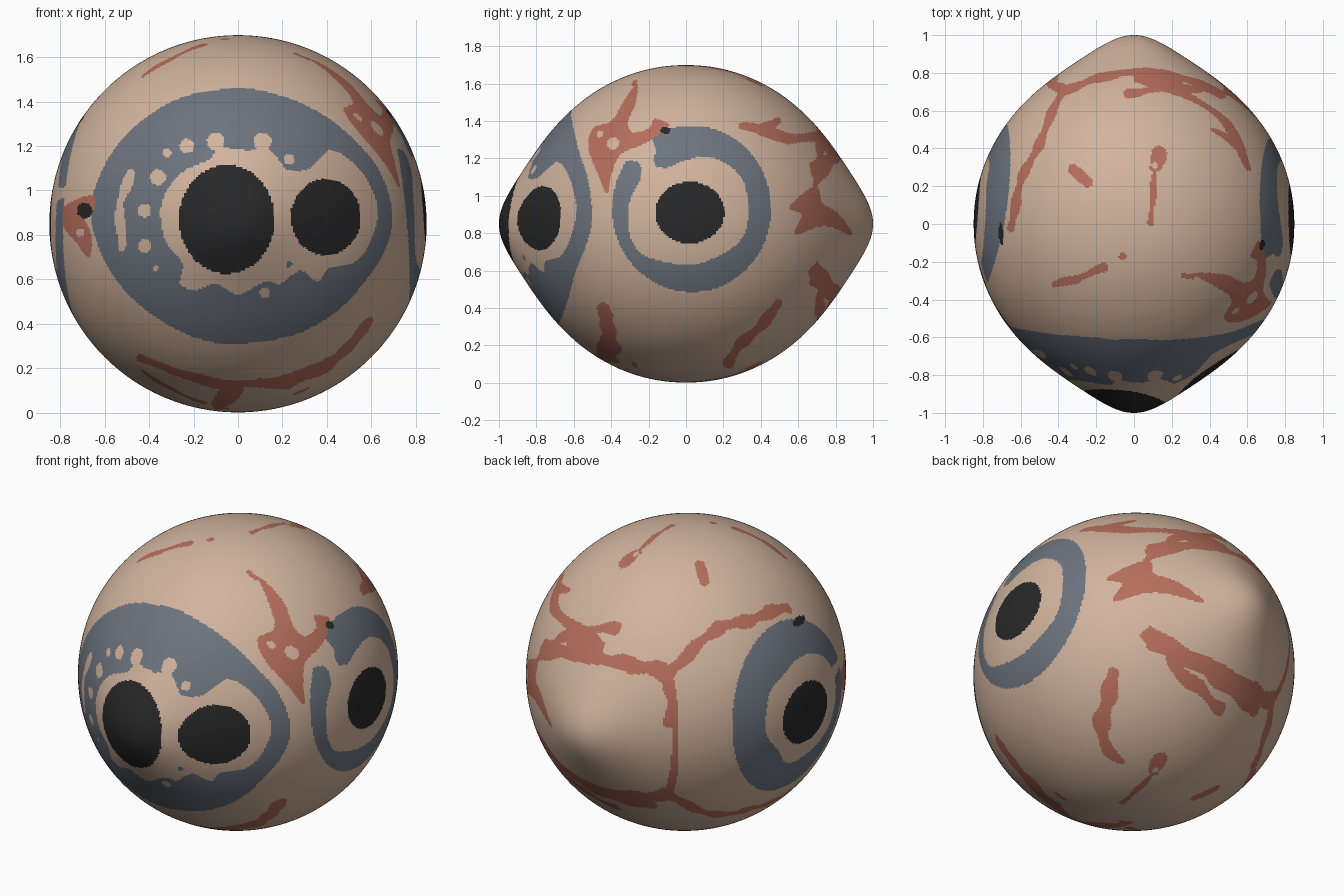
import bpy, bmesh, math
from mathutils import Vector

cube = bpy.data.objects.get("Cube")
if cube:
    bpy.data.objects.remove(cube, do_unlink=True)

CENTRE_HEIGHT = 0.85
GRID_CUTS = 139
COLOURS = {
    "skin_beige": (0.64, 0.455, 0.34),
    "iris_grey": (0.15, 0.175, 0.21),
    "vein_red": (0.46, 0.155, 0.105),
    "pupil_black": (0.021, 0.021, 0.021),
}
SKIN, GREY, RED, BLACK = range(len(COLOURS))

# Each side of the body: horizontal axis, vertical axis, depth axis, depth sign
SIDES = {
    "front": (0, 2, 1, -1),
    "back": (0, 2, 1, 1),
    "left": (1, 2, 0, 1),
    "right": (1, 2, 0, -1),
    "top": (0, 1, 2, 1),
    "bottom": (0, 1, 2, -1),
}
patches = {side: [] for side in SIDES}


def add_patch(side, colour, inside, points, margin):
    """Store a painted patch with its bounding box; later patches win."""
    us, vs = [p[0] for p in points], [p[1] for p in points]
    box = (min(us) - margin, max(us) + margin, min(vs) - margin, max(vs) + margin)
    patches[side].append((box, inside, colour))


def ellipse(side, colour, u, v, a, b=None):
    b = b or a

    def inside(x, y):
        return ((x - u) / a) ** 2 + ((y - v) / b) ** 2 < 1
    add_patch(side, colour, inside, [(u, v)], max(a, b))


def outline(side, colour, *points):
    """Closed smooth outline through the points."""
    count, steps, loop = len(points), 4, []
    pts = [Vector(p) for p in points]
    for i in range(count):
        before, start, end, after = (pts[(i + k) % count] for k in (-1, 0, 1, 2))
        for step in range(steps):
            t = step / steps
            loop.append(start + 0.5 * t * (end - before + t * (
                2 * before - 5 * start + 4 * end - after
                + t * (3 * (start - end) + after - before))))
    edges = [(*loop[i - 1], *loop[i]) for i in range(len(loop))]

    def inside(x, y):
        hit = False
        for ax, ay, bx, by in edges:
            if (ay > y) != (by > y) and x < (bx - ax) * (y - ay) / (by - ay) + ax:
                hit = not hit
        return hit
    add_patch(side, colour, inside, loop, 0)


def stroke(side, colour, width, *points):
    """Branch with rounded joints; its width wavers slightly along the way."""
    def inside(x, y):
        for (ax, ay), (bx, by) in zip(points, points[1:]):
            dx, dy = bx - ax, by - ay
            t = ((x - ax) * dx + (y - ay) * dy) / (dx * dx + dy * dy)
            t = min(max(t, 0), 1)
            reach = width * (1 + 0.25 * math.sin(x * 23 + y * 31))
            if math.hypot(x - ax - t * dx, y - ay - t * dy) < reach:
                return True
        return False
    add_patch(side, colour, inside, points, 1.3 * width)


# Front iris with its pale inner field
outline("front", GREY, (0, 1.46), (.18, 1.43), (.35, 1.36), (.5, 1.25), (.63, 1.1),
        (.69, .93), (.68, .78), (.6, .63), (.45, .46), (.25, .35), (0, .31),
        (-.2, .34), (-.4, .45), (-.55, .6), (-.64, .78), (-.66, .95),
        (-.58, 1.15), (-.45, 1.3), (-.25, 1.42))
outline("front", SKIN, (-.35, .89), (-.32, 1), (-.24, 1.09), (-.13, 1.14), (-.08, 1.19),
        (.05, 1.18), (.13, 1.19), (.19, 1.13), (.23, 1.09), (.32, 1.1), (.41, 1.18),
        (.5, 1.14), (.58, 1.05), (.63, .91), (.6, .78), (.53, .68), (.41, .65),
        (.36, .59), (.28, .64), (.19, .58), (.12, .59), (0, .53), (-.1, .58),
        (-.19, .55), (-.26, .58), (-.25, .67), (-.32, .76))
for u, v, size in ((-.1, 1.22, .04), (.11, 1.22, .04), (.23, 1.14, .025),
                   (-.23, 1.2, .033), (-.32, 1.17, .02), (-.36, 1.06, .035),
                   (-.42, .91, .03), (-.42, .75, .03), (-.37, .65, .012),
                   (.12, .54, .023)):
    ellipse("front", SKIN, u, v, size)
stroke("front", SKIN, .02, (-.48, 1.08), (-.53, .95), (-.53, .85), (-.52, .74))
ellipse("front", GREY, .23, .67, .015)
ellipse("front", BLACK, -.05, .87, .215, .245)
ellipse("front", BLACK, .395, .88, .157, .172)

# Left iris, broken open at its upper front
ellipse("left", GREY, .03, .93, .425, .445)
outline("left", SKIN, (-.31, .9), (-.29, .76), (-.2, .67), (.02, .63), (.18, .68),
        (.29, .76), (.33, .86), (.33, .98), (.3, 1.09), (.22, 1.17), (.1, 1.21),
        (-.03, 1.18), (-.1, 1.15), (-.17, 1.17), (-.17, 1.28), (-.3, 1.42),
        (-.38, 1.21), (-.26, 1.18), (-.24, 1.1), (-.29, 1))
ellipse("left", BLACK, .02, .91, .185, .165)

# Right iris, with a narrow break at its front edge
ellipse("right", GREY, .1, .88, .43, .48)
outline("right", SKIN, (-.23, .86), (-.16, .68), (0, .6), (.18, .59), (.27, .7),
        (.36, .84), (.32, 1.04), (.2, 1.12), (.06, 1.17), (-.1, 1.13), (-.2, 1.02))
stroke("right", SKIN, .03, (-.2, .97), (-.36, 1))
ellipse("right", BLACK, .07, .86, .185, .175)

# Veins on the left side
outline("left", RED, (-.26, 1.6), (-.27, 1.49), (-.31, 1.4), (-.29, 1.34), (-.2, 1.36),
        (-.17, 1.41), (-.1, 1.39), (-.1, 1.36), (-.22, 1.28), (-.35, 1.22),
        (-.4, 1.11), (-.42, 1.01), (-.47, 1.11), (-.52, 1.25), (-.5, 1.36),
        (-.4, 1.4), (-.33, 1.51))
ellipse("left", SKIN, -.39, 1.28, .033)
ellipse("left", SKIN, -.46, 1.33, .017)
stroke("left", RED, .025, (.3, 1.37), (.4, 1.35), (.49, 1.4))
stroke("left", RED, .028, (.4, 1.35), (.55, 1.31), (.7, 1.31), (.78, 1.23))
stroke("left", RED, .018, (.74, 1.28), (.7, 1.15), (.69, 1.03))
outline("left", RED, (.7, 1.05), (.73, .96), (.81, .91), (.89, .79), (.74, .84),
        (.58, .79), (.62, .9), (.55, .93), (.61, 1))
stroke("left", RED, .03, (-.44, .4), (-.42, .28), (-.45, .14))
stroke("left", RED, .027, (.49, .42), (.4, .3), (.28, .2), (.23, .11))

# Veins over the top
stroke("top", RED, .022, (-.65, -.02), (-.6, .24), (-.5, .42), (-.44, .58), (-.38, .7),
       (-.23, .76), (-.07, .8), (.17, .8), (.35, .74), (.46, .68))
stroke("top", RED, .022, (-.03, .69), (.14, .72), (.35, .71))
stroke("top", RED, .02, (-.38, .7), (-.45, .74))
stroke("top", RED, .025, (-.32, .29), (-.25, .22))
stroke("top", RED, .035, (.14, .38), (.11, .3))
stroke("top", RED, .016, (.11, .3), (.1, .15), (.09, .01))
ellipse("top", SKIN, .11, .31, .018)
stroke("top", RED, .02, (-.42, -.32), (-.3, -.29), (-.16, -.23))
ellipse("top", RED, -.06, -.17, .02)
stroke("top", RED, .016, (.26, -.27), (.31, -.28))

# Veins on the back, front and underside
stroke("back", RED, .022, (-.38, 1.18), (-.42, 1.08), (-.43, .95))
stroke("back", RED, .035, (.48, .6), (.28, .5), (0, .42), (-.26, .4))
stroke("front", RED, .02, (-.44, .25), (-.28, .18), (-.1, .13), (.23, .13),
       (.41, .21), (.57, .37))
stroke("front", RED, .035, (0, .12), (-.09, .04))
outline("front", RED, (-.79, .92), (-.66, .98), (-.65, .91), (-.7, .9), (-.66, .8),
        (-.67, .7), (-.74, .78), (-.78, .83))
ellipse("front", SKIN, -.71, .81, .02)
stroke("bottom", RED, .045, (-.5, .42), (-.42, .26))
stroke("bottom", RED, .02, (-.2, .15), (-.12, 0))
for u, v in ((-.2, .29), (-.26, .35), (.1, .02)):
    ellipse("bottom", RED, u, v, .02)

# Small dark flecks beside the irises
ellipse("left", BLACK, -.11, 1.35, .028, .018)
ellipse("right", BLACK, -.05, 1.32, .06, .018)
ellipse("front", BLACK, -.69, .91, .035)


def body_point(co):
    """Grid point on a cube to a ball drawn out to a tip at front and back."""
    direction = Vector([math.tan(c * math.pi / 4) for c in co]).normalized()
    angle = math.atan2(math.hypot(direction.x, direction.z), abs(direction.y))
    return direction * (0.843 + 0.157 / (1 + (angle / 0.3) ** 2))


def face_colour(centre):
    colour = SKIN
    for side, (across, upward, depth, sign) in SIDES.items():
        if centre[depth] * sign <= 0:
            continue
        u, v = centre[across], centre[upward]
        for (low_u, high_u, low_v, high_v), inside, paint in patches[side]:
            if low_u < u < high_u and low_v < v < high_v and inside(u, v):
                colour = paint
    return colour


# Body
bm = bmesh.new()
bmesh.ops.create_cube(bm, size=2)
bmesh.ops.subdivide_edges(bm, edges=bm.edges[:], cuts=GRID_CUTS, use_grid_fill=True)
for vert in bm.verts:
    vert.co = body_point(vert.co) + Vector((0, 0, CENTRE_HEIGHT))
for face in bm.faces:
    face.smooth = True
    face.material_index = face_colour(face.calc_center_median())
mesh = bpy.data.meshes.new("eyeball_body")
bm.to_mesh(mesh)
bm.free()

for name, rgb in COLOURS.items():
    material = bpy.data.materials.new(name)
    material.use_nodes = True
    material.diffuse_color = (*rgb, 1)
    shader = next(n for n in material.node_tree.nodes if n.type == "BSDF_PRINCIPLED")
    shader.inputs["Base Color"].default_value = (*rgb, 1)
    shader.inputs["Roughness"].default_value = 0.7
    mesh.materials.append(material)

eyeball = bpy.data.objects.new("eyeball_body", mesh)
bpy.context.collection.objects.link(eyeball)
